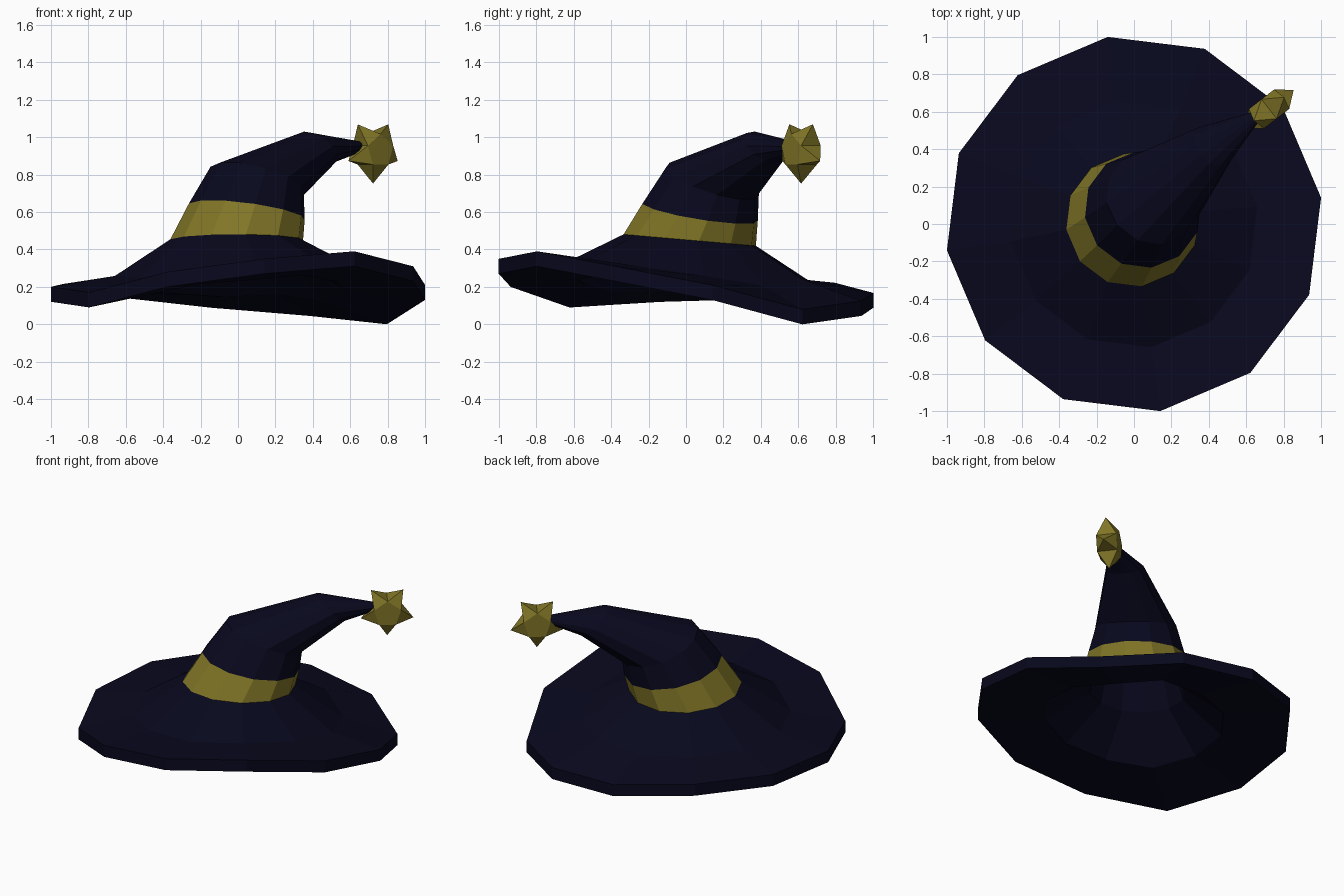
import bpy, bmesh, math
from mathutils import Vector

cube = bpy.data.objects.get("Cube")
if cube:
    bpy.data.objects.remove(cube)

SIDES = 12
PHASE = math.radians(8)
UP = Vector((0, 0, 1))


def material(name, rgb):
    m = bpy.data.materials.new(name)
    m.use_nodes = True
    m.diffuse_color = (*rgb, 1)
    bsdf = m.node_tree.nodes["Principled BSDF"]
    bsdf.inputs["Base Color"].default_value = (*rgb, 1)
    bsdf.inputs["Roughness"].default_value = 0.9
    return m


navy = material("navy cloth", (0.0025, 0.0025, 0.013))
gold = material("old gold", (0.22, 0.18, 0.02))


def angle(i):
    return PHASE + math.tau * i / SIDES


def ring(center, normal, radius):
    """Circle of points tilted so that its axis follows normal."""
    turn = UP.rotation_difference(Vector(normal))
    return [Vector(center) + turn @ Vector((radius * math.cos(angle(i)),
                                            radius * math.sin(angle(i)), 0))
            for i in range(SIDES)]


def wavy_ring(radius, heights):
    return [Vector((radius * math.cos(angle(i)), radius * math.sin(angle(i)), z))
            for i, z in enumerate(heights)]


def finish(name, bm, mats):
    bmesh.ops.recalc_face_normals(bm, faces=bm.faces)
    mesh = bpy.data.meshes.new(name)
    bm.to_mesh(mesh)
    bm.free()
    for m in mats:
        mesh.materials.append(m)
    obj = bpy.data.objects.new(name, mesh)
    bpy.context.collection.objects.link(obj)


# Crown stations: center, axis, radius
BASE = ((-0.007, 0.02, 0.45), (0, 0.087, 1), 0.358)
BAND_TOP = ((0.047, 0.075, 0.6), (0.13, 0.16, 1), 0.315)
FOLD = ((0.103, 0.14, 0.767), (0.27, 0.32, 1), 0.262)
BEND = ((0.427, 0.42, 0.945), (0.5, 0.46, 0.73), 0.125)
TIP = ((0.65, 0.575, 0.95), (0.6, 0.5, 0.2), 0.03)


def station(s, grow=0.0, lift=0.0):
    center, axis, radius = s
    return ring(Vector(center) + UP * lift, axis, radius + grow)


# Hat: hollow inside, wavy brim, bent crown, gold band between two stations
rim = [0.21, 0.08, 0.125, 0.168, 0.222, 0.215, 0.2, 0.17, 0.28, 0.35, 0.39, 0.31]
slope = [0.26, 0.208, 0.243, 0.232, 0.25, 0.262, 0.258, 0.248, 0.298, 0.322, 0.347, 0.31]
base_loop = station(BASE)
outer = [wavy_ring(1.01, rim), wavy_ring(0.665, slope), base_loop,
         station(BAND_TOP), station(FOLD), station(BEND), station(TIP)]
inner = [station(FOLD, -0.08, -0.06), station(BAND_TOP, -0.075, -0.02),
         station(BASE, -0.053, -0.06),
         wavy_ring(0.58, [z - 0.085 for z in slope]),
         wavy_ring(1.01, [z - 0.08 for z in rim])]

bm = bmesh.new()
loops = [[bm.verts.new(p) for p in r] for r in inner + outer]
band_row = len(inner) + outer.index(base_loop)
bm.faces.new(loops[0])
bm.faces.new(loops[-1])
for row, (a, b) in enumerate(zip(loops, loops[1:])):
    for i in range(SIDES):
        j = (i + 1) % SIDES
        face = bm.faces.new((a[i], a[j], b[j], b[i]))
        face.material_index = int(row == band_row)
finish("hat", bm, [navy, gold])

# Star on the tip: sharp points on the middle plane, thick valleys between them
CENTER = Vector((0.722, 0.615, 0.927))
ACROSS = Vector((0.79, 0.61, 0))
OUT = Vector((0.61, -0.79, 0))


def star_point(step, radius, depth):
    a = -math.pi / 2 + math.pi * step / 5
    return CENTER + radius * (ACROSS * math.cos(a) + UP * math.sin(a)) + OUT * depth


bm = bmesh.new()
tips = [bm.verts.new(star_point(2 * k, 0.175, 0)) for k in range(5)]
sides = [[bm.verts.new(star_point(2 * k + 1, 0.09, d)) for k in range(5)]
         for d in (-0.066, 0.066)]
for k in range(5):
    for valley in sides:
        bm.faces.new((valley[k - 1], tips[k], valley[k]))
    for v in (k - 1, k):
        bm.faces.new((tips[k], sides[0][v], sides[1][v]))
for valley in sides:
    bm.faces.new(valley)
finish("tip_star", bm, [gold])
